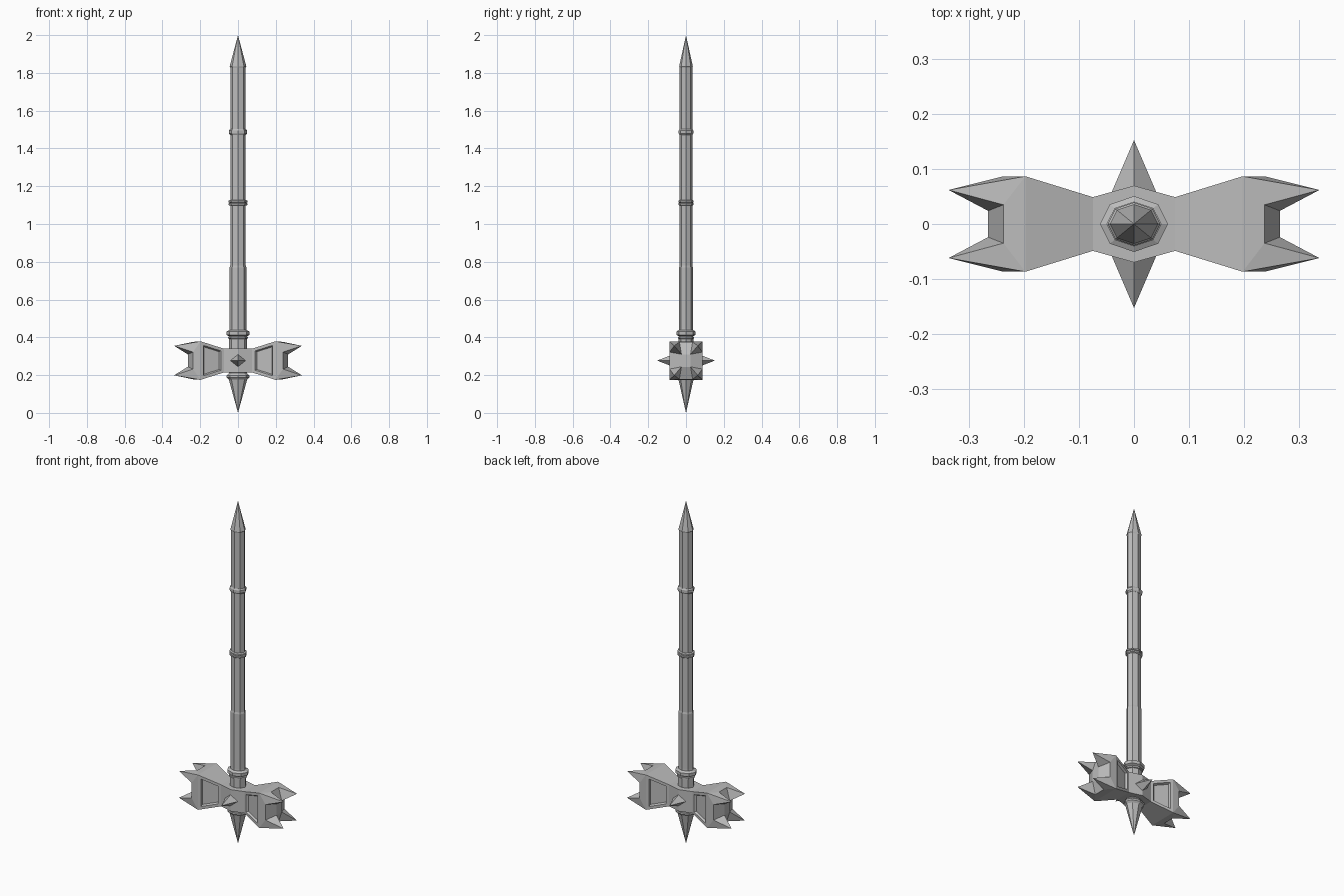
import bpy, bmesh, math

cube = bpy.data.objects.get("Cube")
if cube:
    bpy.data.objects.remove(cube, do_unlink=True)

STEEL = (0.5, 0.5, 0.5, 1.0)
steel = bpy.data.materials.new("grey steel")
steel.use_nodes = True
steel.diffuse_color = STEEL
steel.node_tree.nodes["Principled BSDF"].inputs["Base Color"].default_value = STEEL

HEAD_Z = 0.277


def finish(name, bm, z=0.0):
    """Turn a bmesh into a named, flat-shaded steel object."""
    bmesh.ops.recalc_face_normals(bm, faces=bm.faces[:])
    mesh = bpy.data.meshes.new(name)
    bm.to_mesh(mesh)
    bm.free()
    mesh.materials.append(steel)
    obj = bpy.data.objects.new(name, mesh)
    obj.location.z = z
    bpy.context.collection.objects.link(obj)
    return obj


def turned(name, profile, sides=8, flatten=0.82):
    """Closed eight-sided turning from (radius, height) pairs, slightly flattened in y."""
    bm = bmesh.new()
    rings = []
    for r, z in profile:
        if r == 0:
            rings.append([bm.verts.new((0, 0, z))] * sides)
            continue
        angles = [math.tau * i / sides for i in range(sides)]
        rings.append([bm.verts.new((r * math.cos(a), r * flatten * math.sin(a), z))
                      for a in angles])
    for low, high in zip(rings, rings[1:]):
        for i in range(sides):
            j = (i + 1) % sides
            bm.faces.new(dict.fromkeys((low[i], low[j], high[j], high[i])))
    for ring in (rings[0], rings[-1]):
        if ring[0] is not ring[1]:
            bm.faces.new(ring)
    return finish(name, bm)


def band(name, z, height, radius, core=0.042):
    """Rounded ring around the shaft."""
    h = height / 2
    turned(name, [(core, z - h), (radius, z - h * 0.5),
                  (radius, z + h * 0.5), (core, z + h)])


# Shaft with pointed ends
turned("shaft", [(0.047, 0.2), (0.047, 0.4), (0.044, 0.45), (0.044, 0.77),
                 (0.041, 0.78), (0.041, 1.84)])
turned("pommel_spike", [(0.039, 1.825), (0.044, 1.835), (0.04, 1.85), (0, 2.0)])
turned("bottom_spike", [(0.047, 0.21), (0.06, 0.198), (0.06, 0.188),
                        (0.049, 0.178), (0, 0.0)])

# Rings on the shaft
band("upper_ring", 1.487, 0.03, 0.048)
band("middle_ring_top", 1.119, 0.016, 0.05)
band("middle_ring_bottom", 1.105, 0.016, 0.05)
band("collar", 0.422, 0.036, 0.062)
band("collar_base", 0.398, 0.016, 0.053)

# Hammer head: one eighth, mirrored three ways
POINTS = {
    "mid_side": (0, 0.07, 0), "mid_edge": (0, 0.07, 0.063), "mid_top": (0, 0, 0.063),
    "neck_side": (0.075, 0.049, 0), "neck_edge": (0.075, 0.049, 0.063),
    "neck_top": (0.075, 0, 0.063),
    "wide_side": (0.198, 0.087, 0), "wide_edge": (0.198, 0.087, 0.102),
    "wide_top": (0.198, 0, 0.102),
    "rim_side": (0.238, 0.087, 0), "horn_side": (0.238, 0.087, 0.045),
    "horn_top": (0.238, 0.035, 0.099), "rim_top": (0.238, 0, 0.099),
    "tip": (0.338, 0.062, 0.078),
    "face_corner": (0.266, 0.024, 0.033), "face_side": (0.266, 0.024, 0),
    "face_top": (0.266, 0, 0.033), "face_mid": (0.266, 0, 0),
}
FACES = [
    "mid_side mid_edge neck_edge neck_side", "mid_edge mid_top neck_top neck_edge",
    "neck_side neck_edge wide_edge wide_side", "neck_edge neck_top wide_top wide_edge",
    "wide_side wide_edge horn_side rim_side", "wide_edge wide_top rim_top horn_top",
    "wide_edge tip horn_side", "wide_edge tip horn_top",
    "horn_side tip face_corner", "horn_top tip face_corner",
    "rim_side horn_side face_corner face_side", "rim_top horn_top face_corner face_top",
    "face_side face_corner face_top face_mid",
]
bm = bmesh.new()
verts = {key: bm.verts.new(co) for key, co in POINTS.items()}
for names in FACES:
    bm.faces.new([verts[n] for n in names.split()])
for axis in "XYZ":
    bmesh.ops.mirror(bm, geom=bm.verts[:] + bm.edges[:] + bm.faces[:],
                     axis=axis, merge_dist=0.0005)
bmesh.ops.remove_doubles(bm, verts=bm.verts[:], dist=0.0005)
bmesh.ops.recalc_face_normals(bm, faces=bm.faces[:])

# Sunken panels on the sloping sides
panels = [f for f in bm.faces if abs(f.normal.y) > 0.8
          and 0.1 < abs(f.calc_center_median().x) < 0.18]
bmesh.ops.inset_region(bm, faces=panels, thickness=0.016, depth=0, use_even_offset=True)
bmesh.ops.inset_region(bm, faces=panels, thickness=0.006, depth=-0.012,
                       use_even_offset=True)
finish("hammer_head", bm, HEAD_Z)

# Diamond spikes on the front and back
for name, side in (("front_spike", -1), ("back_spike", 1)):
    bm = bmesh.new()
    base = [bm.verts.new((x, side * 0.055, z))
            for x, z in ((0.042, 0), (0, 0.038), (-0.042, 0), (0, -0.038))]
    point = bm.verts.new((0, side * 0.153, 0))
    bm.faces.new(base)
    for i in range(4):
        bm.faces.new((base[i], base[(i + 1) % 4], point))
    finish(name, bm, HEAD_Z)
